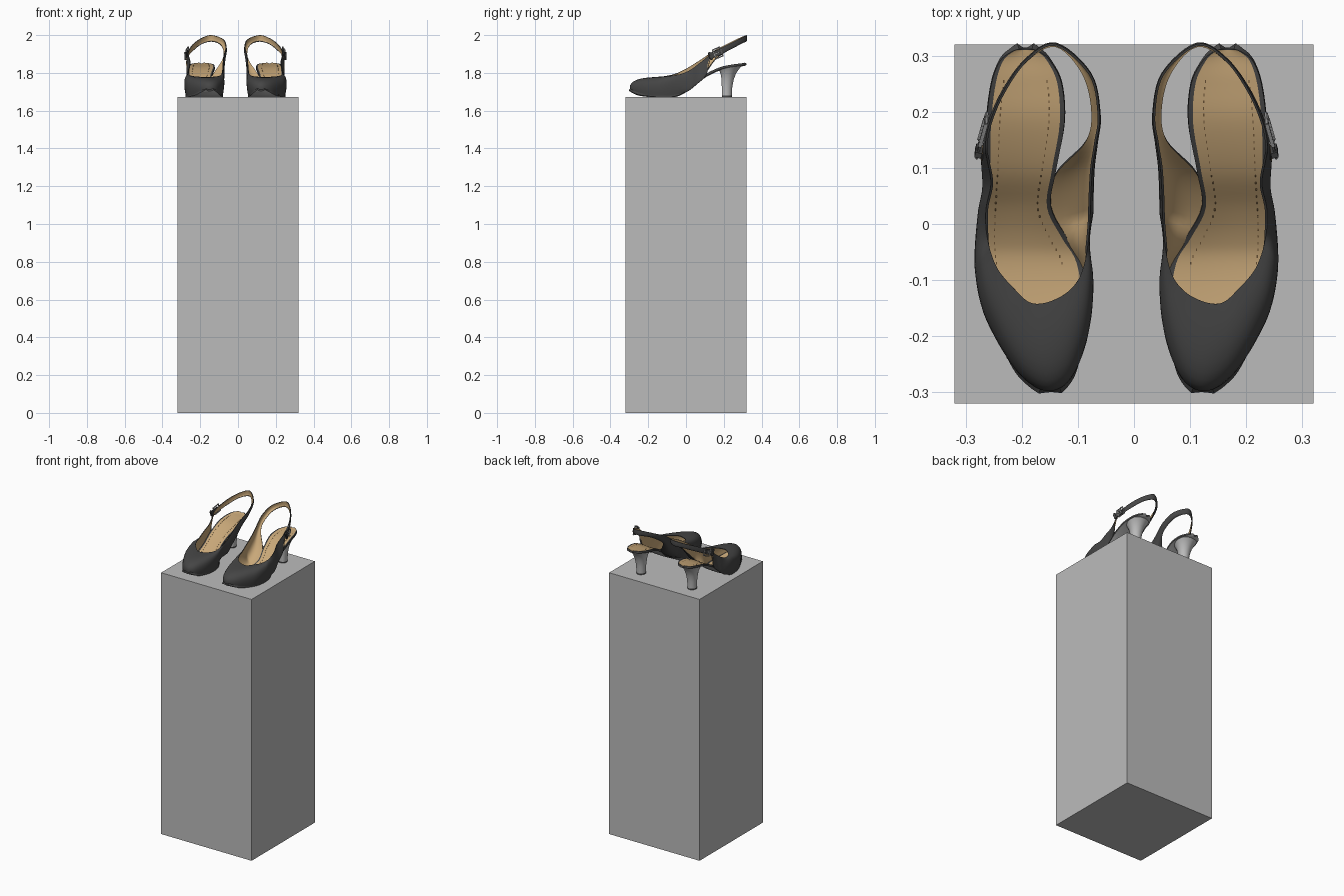
import bpy, bmesh, math
from mathutils import Vector, Matrix

if "Cube" in bpy.data.objects:
    bpy.data.objects.remove(bpy.data.objects["Cube"])

MID_X = -0.0135     # plane between the two shoes
DECK = 1.672        # top of the plinth


def material(name, r, g, b):
    m = bpy.data.materials.new(name)
    m.use_nodes = True
    m.diffuse_color = (r, g, b, 1)
    m.node_tree.nodes["Principled BSDF"].inputs["Base Color"].default_value = (r, g, b, 1)
    return m


LEATHER = material("black leather", 0.06, 0.06, 0.06)
LINING = material("tan lining", 0.58, 0.39, 0.19)
SILVER = material("silver heel", 0.5, 0.5, 0.5)
METAL = material("buckle metal", 0.3, 0.3, 0.3)
STITCH = material("brown stitch", 0.12, 0.07, 0.03)
STONE = material("plinth grey", 0.5, 0.5, 0.5)


def spline(points, steps, closed=False):
    """Smooth path through points given in thousandths."""
    pts = [Vector(p) / 1000 for p in points]
    n = len(pts)
    pick = (lambda k: pts[k % n]) if closed else (lambda k: pts[max(0, min(n - 1, k))])
    out = []
    for k in range(n if closed else n - 1):
        a, b, c, d = (pick(k + o) for o in (-1, 0, 1, 2))
        for s in range(steps):
            t = s / steps
            out.append(0.5 * (2 * b + (c - a) * t + (2 * a - 5 * b + 4 * c - d) * t * t
                              + (3 * b - a - 3 * c + d) * t ** 3))
    return out if closed else out + [pts[-1]]


def grid(rows, wrap_rows=False, wrap_cols=False, caps=False, rule=None):
    """Skin a list of point rows."""
    bm = bmesh.new()
    vs = [[bm.verts.new(p) for p in row] for row in rows]
    n, m = len(vs), len(vs[0])
    for i in range(n if wrap_rows else n - 1):
        for j in range(m if wrap_cols else m - 1):
            a, b = vs[i], vs[(i + 1) % n]
            k = (j + 1) % m
            f = bm.faces.new((a[j], a[k], b[k], b[j]))
            if rule:
                f.material_index = rule(i, j)
    if caps:
        bm.faces.new(vs[0][::-1])
        bm.faces.new(vs[-1])
    return bm


def make_pair(name, bm, mats, solid=None, angle=40):
    """Turn one shoe's part into an object mirrored for both shoes."""
    bmesh.ops.translate(bm, verts=bm.verts, vec=(-MID_X, 0, 0))
    me = bpy.data.meshes.new(name)
    bm.to_mesh(me)
    bm.free()
    for m in mats:
        me.materials.append(m)
    ob = bpy.data.objects.new(name, me)
    bpy.context.collection.objects.link(ob)
    ob.location = (MID_X, 0, DECK)
    bpy.ops.object.select_all(action='DESELECT')
    ob.select_set(True)
    bpy.context.view_layer.objects.active = ob
    if solid:
        mod = ob.modifiers.new("thickness", 'SOLIDIFY')
        mod.thickness, mod.material_offset = solid
        mod.offset = -1
        bpy.ops.object.modifier_apply(modifier=mod.name)
    bpy.ops.object.shade_smooth_by_angle(angle=math.radians(angle))
    ob.modifiers.new("other shoe", 'MIRROR').use_mirror_merge = False
    return ob


def add_box(bm, size, frame):
    bmesh.ops.create_cube(bm, size=1, matrix=frame @ Matrix.Diagonal((*size, 1)))


# Plinth
bpy.ops.mesh.primitive_cube_add(size=1, location=(0, 0, DECK / 2))
plinth = bpy.context.object
plinth.name = "plinth"
plinth.scale = (0.64, 0.64, DECK)
plinth.data.materials.append(STONE)

# Upper: one closed ribbon, outer quarter, toe, inner quarter, then the sling strap
LOWER = [(236, 102, 112), (240, 50, 64), (246, 0, 26), (250, -70, 10), (236, -160, 8),
         (195, -240, 18), (160, -282, 32), (122, -297, 40), (87, -275, 32), (63, -215, 16),
         (54, -145, 8), (60, -80, 10), (92, -25, 24), (121, 32, 56), (112, 92, 108),
         (58, 150, 190), (48, 205, 235), (66, 270, 276), (113, 316, 293), (165, 288, 280),
         (205, 232, 250), (234, 175, 220), (242, 125, 197)]
UPPER = [(235, 115, 215), (228, 72, 180), (237, 25, 145), (234, -27, 122), (216, -80, 112),
         (180, -122, 108), (160, -139, 106), (140, -142, 106), (115, -135, 107), (90, -120, 109),
         (70, -95, 113), (58, -55, 124), (52, -5, 147), (50, 50, 180), (47, 100, 213),
         (40, 145, 243), (34, 195, 270), (50, 268, 306), (113, 321, 328), (165, 294, 313),
         (207, 235, 285), (232, 175, 254), (238, 135, 234)]
STEPS = 6
low, top = spline(LOWER, STEPS, True), spline(UPPER, STEPS, True)


def rib(a, b, count=10):
    """Bulging section from sole edge a to top line b."""
    flare = max(0, min(1, (a.y + 0.08) / 0.08))
    out = Vector((a.x - 0.15, a.y - max(-0.2, min(0.2, a.y)), 0)).normalized()
    c = a.lerp(b, flare)
    c.z = b.z + (a.z - b.z) * flare
    c += out * 0.2 * (b.z - a.z)
    ts = [k / count for k in range(count + 1)]
    return [a * (1 - t) ** 2 + c * 2 * t * (1 - t) + b * t * t for t in ts]


make_pair("uppers_and_straps", grid([rib(a, b) for a, b in zip(low, top)], wrap_rows=True),
          [LEATHER, LINING], solid=(0.004, 1))

# Sole: stations of y, inner x, outer x, top height
SOLE = [(-293, 105, 140, 46), (-275, 86, 168, 35), (-240, 71, 196, 22), (-150, 54, 238, 13),
        (-70, 64, 250, 14), (-25, 92, 248, 29), (30, 121, 240, 64), (95, 112, 237, 117),
        (180, 97, 236, 158), (250, 102, 227, 173), (290, 122, 212, 178), (306, 140, 193, 181),
        (312, 155, 178, 182)]
stations = spline(SOLE, 5)


def bed(y, u):
    """Point on the insole at length y and fraction u across."""
    for p, q in zip(stations, stations[1:]):
        if y <= q[0]:
            break
    s = p.lerp(q, (y - p[0]) / (q[0] - p[0]))
    return Vector((s[1] + (s[2] - s[1]) * u, y, s[3] - 0.004 * math.sin(math.pi * u)))


across = [0, 0.06] + [k / 10 for k in range(1, 10)] + [0.94, 1]
last_row, last_col = len(stations) - 2, len(across) - 2
edge = lambda i, j: 1 if i in (0, last_row, last_row - 1) or j in (0, last_col) else 0
make_pair("soles", grid([[bed(s[0], u) for u in across] for s in stations], rule=edge),
          [LINING, LEATHER, SILVER], solid=(0.012, 2))

# Insole stitching
bm = bmesh.new()
for u in (0.2, 0.83):
    for k in range(28):
        add_box(bm, (0.002, 0.005, 0.002), Matrix.Translation(bed(-0.07 + k * 0.012, u)))
make_pair("insole_stitches", bm, [STITCH])

# Heel: flared rings of height fraction, centre y, half width, half depth
RINGS = [(0, 214, 27, 29), (0.3, 215, 29, 30), (0.55, 218, 35, 35), (0.75, 222, 43, 43),
         (0.9, 227, 54, 56), (1, 231, 63, 70)]


def ring(share, cy, rx, ry, count=32):
    pts = []
    for k in range(count):
        a = 2 * math.pi * k / count
        y = (cy + ry * max(-0.85, math.sin(a))) / 1000
        seat = bed(y, 0).z - 0.01
        pts.append((0.167 + rx * math.cos(a) / 1000, y, 0.008 + share * (seat - 0.008)))
    return pts


make_pair("heels", grid([ring(*r) for r in RINGS], wrap_cols=True, caps=True), [SILVER])

# Heel tip
tip = [Vector(p) for p in ring(*RINGS[0])]
make_pair("heel_tips", grid([[p - Vector((0, 0, 0.008)) for p in tip], tip],
                            wrap_cols=True, caps=True), [LEATHER])

# Buckle frame lying on the outer strap
k = 21 * STEPS + 1
centre = (low[k] + top[k]) / 2
along = (low[k - 4] - low[k + 4]).normalized()
side = along.cross(top[k] - low[k]).normalized()
side = side if side.x > 0 else -side
rise = side.cross(along)
frame = Matrix((along, rise, side)).transposed().to_4x4()
frame.translation = centre + side * 0.006
bm = bmesh.new()
for s in (-1, 1):
    add_box(bm, (0.006, 0.056, 0.007), frame @ Matrix.Translation((s * 0.021, 0, 0)))
    add_box(bm, (0.048, 0.006, 0.007), frame @ Matrix.Translation((0, s * 0.025, 0)))
add_box(bm, (0.046, 0.004, 0.004), frame @ Matrix.Translation((0, 0, 0.004)))
bmesh.ops.bevel(bm, geom=bm.edges[:], offset=0.0015, segments=2, affect='EDGES')
make_pair("buckles", bm, [METAL])

# Loose strap end and keeper loop under the buckle
bm = bmesh.new()
add_box(bm, (0.06, 0.032, 0.004), frame @ Matrix.Translation((-0.022, 0, -0.001)))
add_box(bm, (0.01, 0.042, 0.012), frame @ Matrix.Translation((-0.042, 0, -0.002)))
make_pair("strap_ends", bm, [LEATHER])
